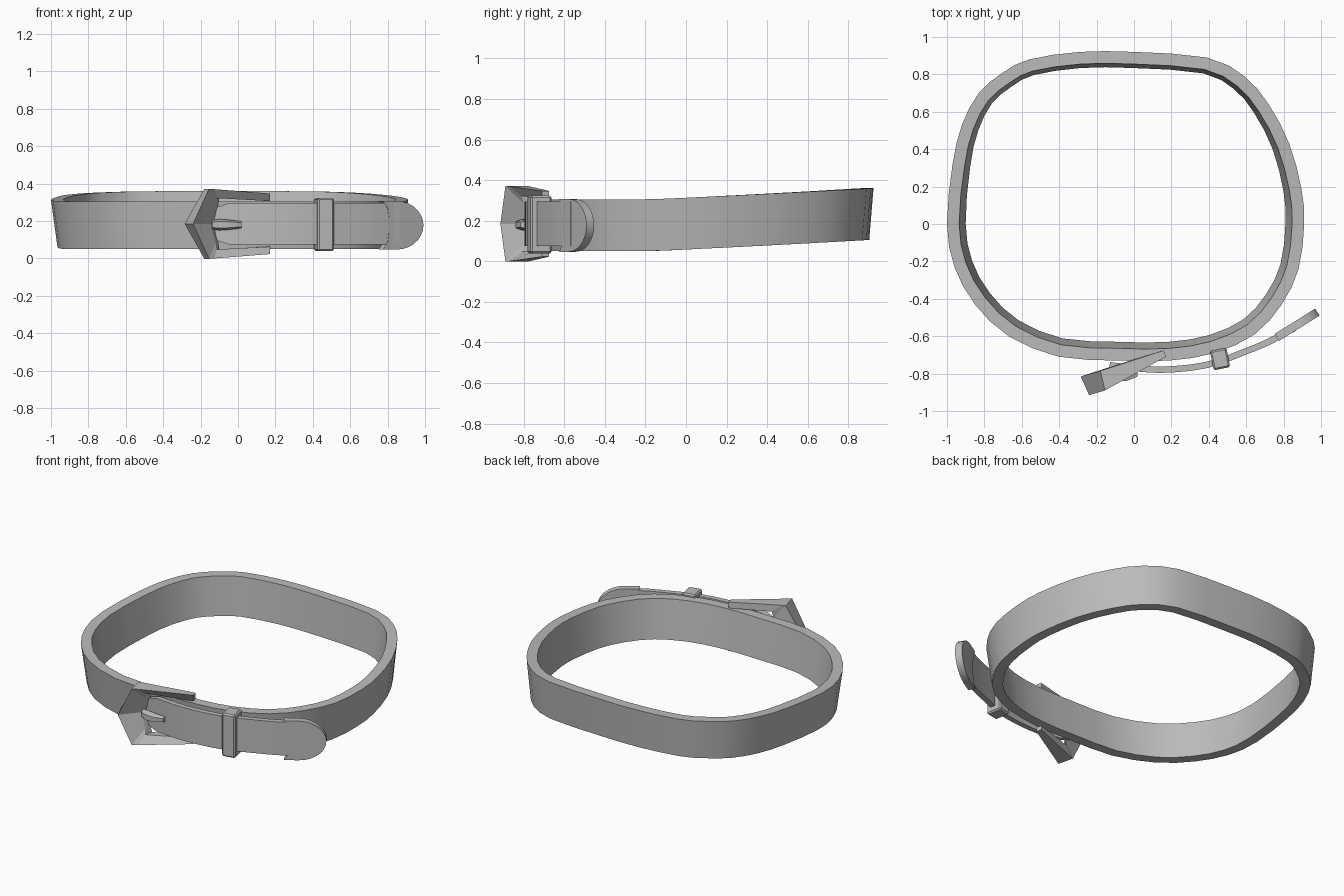
import bpy, bmesh, math
from mathutils import Vector

cube = bpy.data.objects.get("Cube")
if cube:
    bpy.data.objects.remove(cube)

grey = bpy.data.materials.new("plain grey")
grey.use_nodes = True
COL = (0.5, 0.5, 0.5, 1)
grey.diffuse_color = COL
grey.node_tree.nodes["Principled BSDF"].inputs["Base Color"].default_value = COL
MID = 0.185  # height of the strap's centre line


def finish(name, bm, bevel=0, angle=30):
    bmesh.ops.recalc_face_normals(bm, faces=bm.faces[:])
    if bevel:
        bmesh.ops.bevel(bm, geom=bm.edges[:], offset=bevel, segments=1, affect='EDGES')
    me = bpy.data.meshes.new(name)
    bm.to_mesh(me)
    bm.free()
    ob = bpy.data.objects.new(name, me)
    bpy.context.collection.objects.link(ob)
    me.materials.append(grey)
    bpy.ops.object.select_all(action='DESELECT')
    ob.select_set(True)
    bpy.context.view_layer.objects.active = ob
    bpy.ops.object.shade_smooth_by_angle(angle=math.radians(angle))
    return ob


def loft(name, sections, closed=False, bevel=0, angle=30):
    """Join equal sections of points into a skin, capping open ends."""
    bm = bmesh.new()
    rings = [[bm.verts.new(p) for p in s] for s in sections]
    n = len(rings[0])
    pairs = list(zip(rings, rings[1:])) + ([(rings[-1], rings[0])] if closed else [])
    for a, b in pairs:
        for i in range(n):
            j = (i + 1) % n
            bm.faces.new((a[i], a[j], b[j], b[i]))
    if not closed:
        bm.faces.new(rings[0])
        bm.faces.new(rings[-1])
    return finish(name, bm, bevel, angle)


def spline(pts, steps, closed=False):
    """Smooth curve through the points."""
    n, out = len(pts), []
    get = (lambda i: Vector(pts[i % n])) if closed else (lambda i: Vector(pts[max(0, min(n - 1, i))]))
    for i in range(n if closed else n - 1):
        p, q, r, s = (get(i + k) for k in (-1, 0, 1, 2))
        for k in range(steps):
            t = k / steps
            out.append(0.5 * (2 * q + (r - p) * t + (2 * p - 5 * q + 4 * r - s) * t * t
                              + (3 * q - p - 3 * r + s) * t ** 3))
    if not closed:
        out.append(get(n - 1))
    return out


# Belt: tilted band with a raised back
outline = [(0, .92), (.39, .89), (.59, .79), (.72, .64), (.83, .43), (.895, .19), (.91, 0),
           (.88, -.24), (.79, -.43), (.645, -.59), (.43, -.69), (.19, -.73), (-.08, -.73),
           (-.4, -.71), (-.67, -.6), (-.85, -.43), (-.96, -.23), (-1, 0), (-.97, .32),
           (-.92, .53), (-.83, .7), (-.7, .81), (-.56, .88), (-.29, .92)]
path = spline(outline, 2, True)
belt = []
for i, p in enumerate(path):
    d = (path[(i + 1) % len(path)] - path[i - 1]).normalized()
    inward = Vector((d.y, -d.x))
    lift = 0.055 * max(0, (p.y + .2) / 1.12) ** 1.1
    lean = 0.035 - 0.015 * max(0, p.y)
    section = []
    for off, z in ((0, .305), (lean, .05), (lean + .065, .05), (.065, .305)):
        q = p + inward * off
        section.append((q.x, q.y, z + lift))
    belt.append(section)
loft("belt", belt, closed=True)

# Loose strap end: narrow at the buckle, running through the keeper
run = spline([(-.13, -.755), (0, -.77), (.14, -.779), (.3, -.768), (.44, -.74),
              (.6, -.68), (.72, -.63), (.86, -.555)], 3)
strap = []
for i, p in enumerate(run):
    d = (run[min(i + 1, len(run) - 1)] - run[max(i - 1, 0)]).normalized()
    side = Vector((-d.y, d.x)) * 0.017
    half = 0.085 + 0.025 * min(1, max(0, (p.x + .12) / .07))
    strap.append([(q.x, q.y, MID + h) for q, h in
                  ((p + side, half), (p - side, half), (p - side, -half), (p + side, -half))])
loft("strap_end", strap)

# Rounded metal tip on the strap, with a concave inner edge
origin, along = Vector((.772, -.62)), Vector((.85, .53)).normalized()
back = Vector((-along.y, along.x))
shape = [(.0, -.13), (.085, -.13)]
shape += [(.085 + .17 * math.cos(a), .13 * math.sin(a))
          for a in (math.pi * (k / 14 - .5) for k in range(1, 14))]
shape += [(.085, .13), (0, .13), (.03, .09), (.038, .04), (.038, -.04), (.03, -.09)]


def tip_layer(off):
    out = []
    for u, h in shape:
        q = origin + along * u + back * off
        out.append((q.x, q.y, MID - .008 + h))
    return out


loft("strap_tip", [tip_layer(-.006), tip_layer(.038)], angle=25)

# Keeper loop around the strap
bm = bmesh.new()
bmesh.ops.create_cube(bm, size=1)
bmesh.ops.scale(bm, vec=(.09, .105, .285), verts=bm.verts)
bmesh.ops.bevel(bm, geom=bm.edges[:], offset=.009, segments=1, affect='EDGES')
keeper = finish("keeper_loop", bm, angle=20)
keeper.location = (.46, -.722, MID - .004)
keeper.rotation_euler.z = math.radians(11)

# Buckle: pointed open frame; half sections mirrored in height
end = [(.16, -.675, .162), (.17, -.71, .162), (.17, -.71, .122), (.16, -.675, .122)]
corner = [(-.18, -.785, .187), (-.155, -.89, .187), (-.12, -.80, .10), (-.105, -.765, .10)]
bar = [(-.16, -.779, .186), (-.125, -.873, .185), (-.115, -.81, .137), (-.10, -.755, .137)]
point = [(-.285, -.815, 0), (-.24, -.915, 0), (-.145, -.80, 0), (-.13, -.765, 0)]
sections = [[(x, y, MID + s * h) for x, y, h in sec]
            for s, secs in ((1, (end, bar, corner, point)), (-1, (corner, bar, end))) for sec in secs]
loft("buckle_frame", sections, angle=10)

# Prong lying over the strap
prong = [[(x, y + sy * t, MID - .005 + sz * h) for sy, sz in
          ((-1, -.6), (-1, .6), (1, 1), (1, -1))]
         for x, y, t, h in ((-.14, -.80, .012, .024), (-.10, -.82, .018, .03),
                            (-.04, -.822, .018, .026), (.02, -.805, .01, .018))]
loft("buckle_prong", prong)
